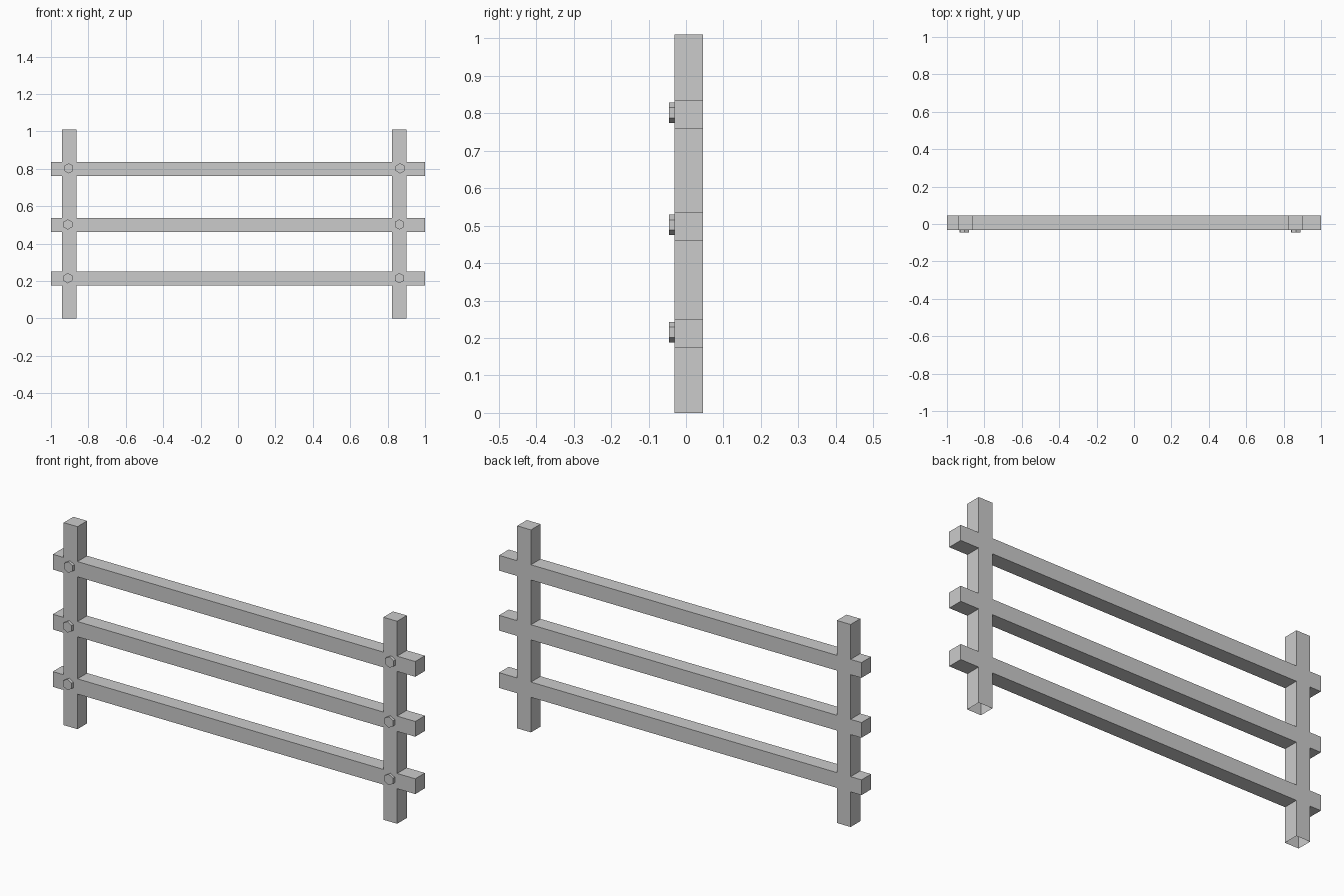
import bpy, bmesh
from math import radians
from mathutils import Matrix

if "Cube" in bpy.data.objects:
    bpy.data.objects.remove(bpy.data.objects["Cube"])

FRONT, BACK = -0.031, 0.045      # shared faces of posts and rails
HEIGHT = 1.01
HALF = 0.038                     # half thickness of the timber


def finish(bm, name):
    bmesh.ops.recalc_face_normals(bm, faces=bm.faces)
    mesh = bpy.data.meshes.new(name)
    bm.to_mesh(mesh)
    bm.free()
    obj = bpy.data.objects.new(name, mesh)
    bpy.context.collection.objects.link(obj)
    return obj


def beam(name, x0, x1, z0, z1, open_bottom=False):
    bm = bmesh.new()
    size = (x1 - x0, BACK - FRONT, z1 - z0)
    centre = ((x0 + x1) / 2, (FRONT + BACK) / 2, (z0 + z1) / 2)
    bmesh.ops.create_cube(bm, size=1)
    bmesh.ops.scale(bm, vec=size, verts=bm.verts)
    bmesh.ops.translate(bm, vec=centre, verts=bm.verts)
    obj_faces = [f for f in bm.faces if f.calc_center_median().z < z0 + 1e-4]
    bmesh.ops.recalc_face_normals(bm, faces=bm.faces)
    if open_bottom:
        bmesh.ops.delete(bm, geom=obj_faces, context='FACES_ONLY')
    return finish(bm, name)


def bolt(name, x, z, radius=0.0275, front=-0.045, back=-0.028):
    # hexagonal head with a corner pointing up
    bm = bmesh.new()
    bmesh.ops.create_cone(bm, cap_ends=True, segments=6, radius1=radius,
                          radius2=radius, depth=back - front)
    turn = Matrix.Rotation(radians(90), 4, 'X')
    # put a corner on the vertical axis whatever the starting angle
    if max(abs(v.co.y) for v in bm.verts) < radius * 0.95:
        turn = turn @ Matrix.Rotation(radians(30), 4, 'Z')
    move = Matrix.Translation((x, (front + back) / 2, z))
    bmesh.ops.transform(bm, matrix=move @ turn, verts=bm.verts)
    return finish(bm, name)


# Upright posts, hollow at the foot
for side, x in (("left", -0.902), ("right", 0.862)):
    beam(f"{side}_post", x - HALF, x + HALF, 0, HEIGHT, open_bottom=True)

# Horizontal rails and the bolts that hold them
for level, rail_z, bolt_z, left_x, right_x in (
        ("lower", 0.213, 0.215, -0.91, 0.863),
        ("middle", 0.499, 0.502, -0.91, 0.863),
        ("upper", 0.798, 0.802, -0.905, 0.867)):
    beam(f"{level}_rail", -1, 1, rail_z - HALF, rail_z + HALF)
    bolt(f"{level}_left_bolt", left_x, bolt_z)
    bolt(f"{level}_right_bolt", right_x, bolt_z)
